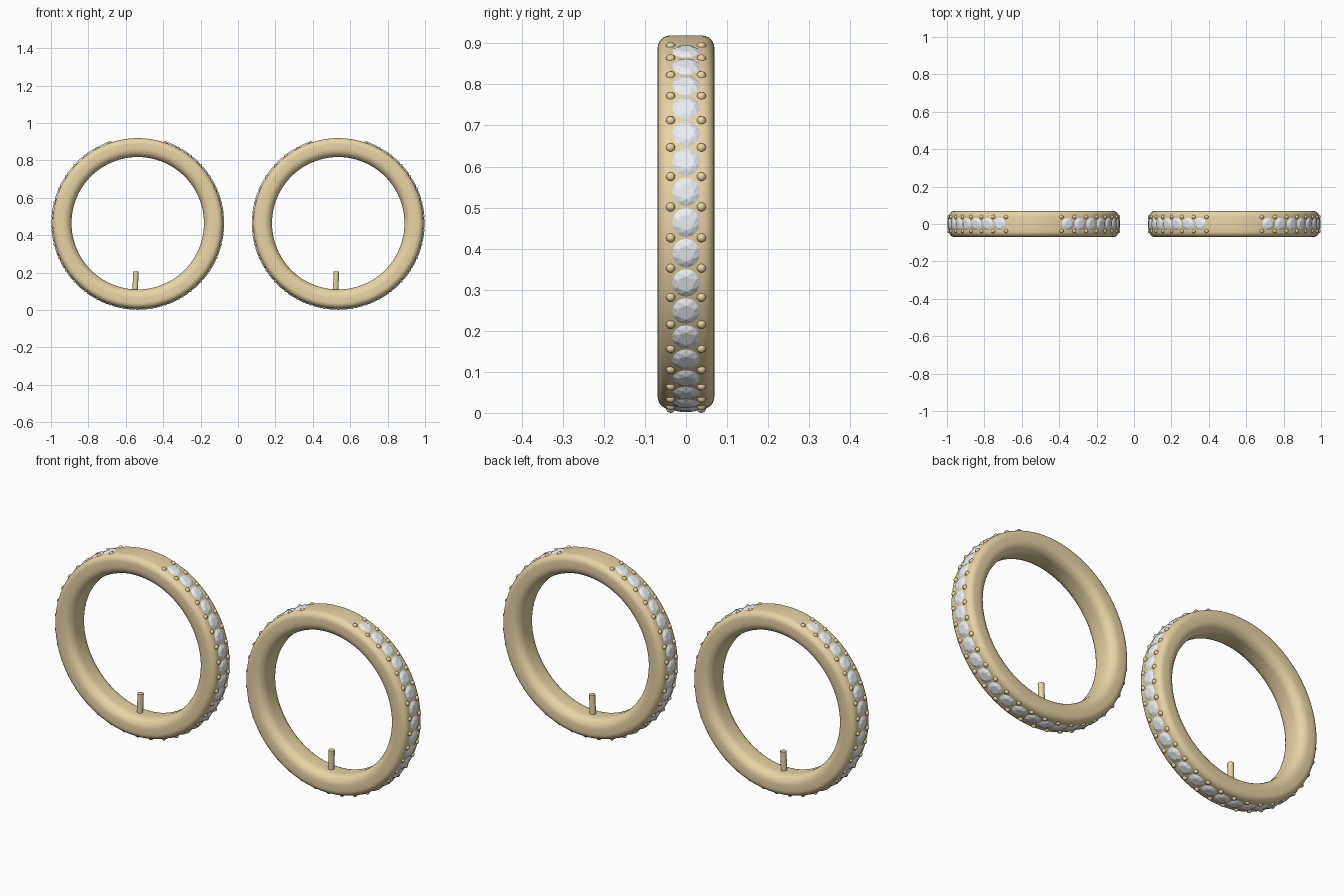
import bpy, bmesh
from math import sin, cos, pi, radians
from mathutils import Matrix, Vector

if "Cube" in bpy.data.objects:
    bpy.data.objects.remove(bpy.data.objects["Cube"])

CX, CZ = 0.536, 0.464          # ring centres
R_OUT, R_IN, HALF_W = 0.455, 0.354, 0.069
GAPS = 34                      # stones per ring
END = radians(71)              # angle of the last bead above horizontal
STEP = (pi + 2 * END) / GAPS


def material(name, color):
    m = bpy.data.materials.new(name)
    m.diffuse_color = color
    m.use_nodes = True
    m.node_tree.nodes["Principled BSDF"].inputs["Base Color"].default_value = m.diffuse_color
    return m


gold = material("gold", (0.80, 0.66, 0.38, 1))
crystal = material("crystal", (0.84, 0.86, 0.89, 1))


def make(name, bm, mat, smooth):
    bmesh.ops.recalc_face_normals(bm, faces=bm.faces)
    for f in bm.faces:
        f.smooth = smooth
    me = bpy.data.meshes.new(name)
    bm.to_mesh(me)
    bm.free()
    me.materials.append(mat)
    ob = bpy.data.objects.new(name, me)
    bpy.context.collection.objects.link(ob)
    return ob


def frame(angle, radius):
    """Local z points outward from the ring, local y runs across the band."""
    out = Vector((cos(angle), 0, sin(angle)))
    y = Vector((0, 1, 0))
    rot = Matrix((y.cross(out), y, out)).transposed().to_4x4()
    return Matrix.Translation(out * radius) @ rot


def band():
    # rounded-rectangle section, softer on the inside, revolved about y
    section = []
    for sr, sy, r, start in ((1, 1, 0.03, 0), (-1, 1, 0.045, 90),
                             (-1, -1, 0.045, 180), (1, -1, 0.03, 270)):
        cr = R_OUT - r if sr > 0 else R_IN + r
        for i in range(7):
            a = radians(start + 15 * i)
            section.append((cr + r * cos(a), sy * (HALF_W - r) + r * sin(a)))
    bm = bmesh.new()
    n, m = 128, len(section)
    rows = [[bm.verts.new((r * cos(2 * pi * i / n), y, r * sin(2 * pi * i / n)))
             for r, y in section] for i in range(n)]
    for i in range(n):
        a, b = rows[i], rows[(i + 1) % n]
        for j in range(m):
            k = (j + 1) % m
            bm.faces.new((a[j], a[k], b[k], b[j]))
    return bm


def beads():
    bm = bmesh.new()
    for k in range(GAPS + 1):
        for y in (-0.0375, 0.0375):
            mat = frame(END - k * STEP, 0.4525) @ Matrix.Translation((0, y, 0))
            bmesh.ops.create_uvsphere(bm, u_segments=12, v_segments=8,
                                      radius=0.0115, matrix=mat)
    return bm


def add_stone(bm, mat):
    # round brilliant: table, stars, kites, girdle, pavilion
    def loop(n, r, z, off=0.0):
        return [bm.verts.new(mat @ Vector((r * cos(2 * pi * (i + off) / n),
                                           r * sin(2 * pi * (i + off) / n), z)))
                for i in range(n)]
    table = loop(8, 0.019, 0.0085)
    mid = loop(8, 0.027, 0.006, 0.5)
    girdle = loop(16, 0.0355, 0.0)
    tip = bm.verts.new(mat @ Vector((0, 0, -0.03)))
    bm.faces.new(table)
    for i in range(8):
        j = (i + 1) % 8
        g0, g1, g2 = girdle[2 * i], girdle[2 * i + 1], girdle[(2 * i + 2) % 16]
        bm.faces.new((table[i], mid[i], table[j]))
        bm.faces.new((table[i], g0, mid[i]))
        bm.faces.new((table[j], mid[i], g2))
        bm.faces.new((mid[i], g0, g1))
        bm.faces.new((mid[i], g1, g2))
        bm.faces.new((g0, tip, g1))
        bm.faces.new((g1, tip, g2))


def stones():
    bm = bmesh.new()
    for k in range(GAPS):
        add_stone(bm, frame(END - (k + 0.5) * STEP, 0.4535))
    return bm


def post():
    # short pin on the inside, just off the lowest point
    bm = bmesh.new()
    mat = frame(radians(-92.2), 0.308)
    bmesh.ops.create_cone(bm, cap_ends=True, segments=24, radius1=0.0145,
                          radius2=0.0145, depth=0.10, matrix=mat)
    return bm


for side, x in (("left", -CX), ("right", CX)):
    parts = [make(side + "_band", band(), gold, True),
             make(side + "_beads", beads(), gold, True),
             make(side + "_stones", stones(), crystal, False),
             make(side + "_post", post(), gold, True)]
    for ob in parts:
        ob.location = (x, 0, CZ)
    # crisp rim on the pin
    bpy.ops.object.select_all(action='DESELECT')
    parts[3].select_set(True)
    bpy.context.view_layer.objects.active = parts[3]
    bpy.ops.object.shade_smooth_by_angle(angle=radians(40))
